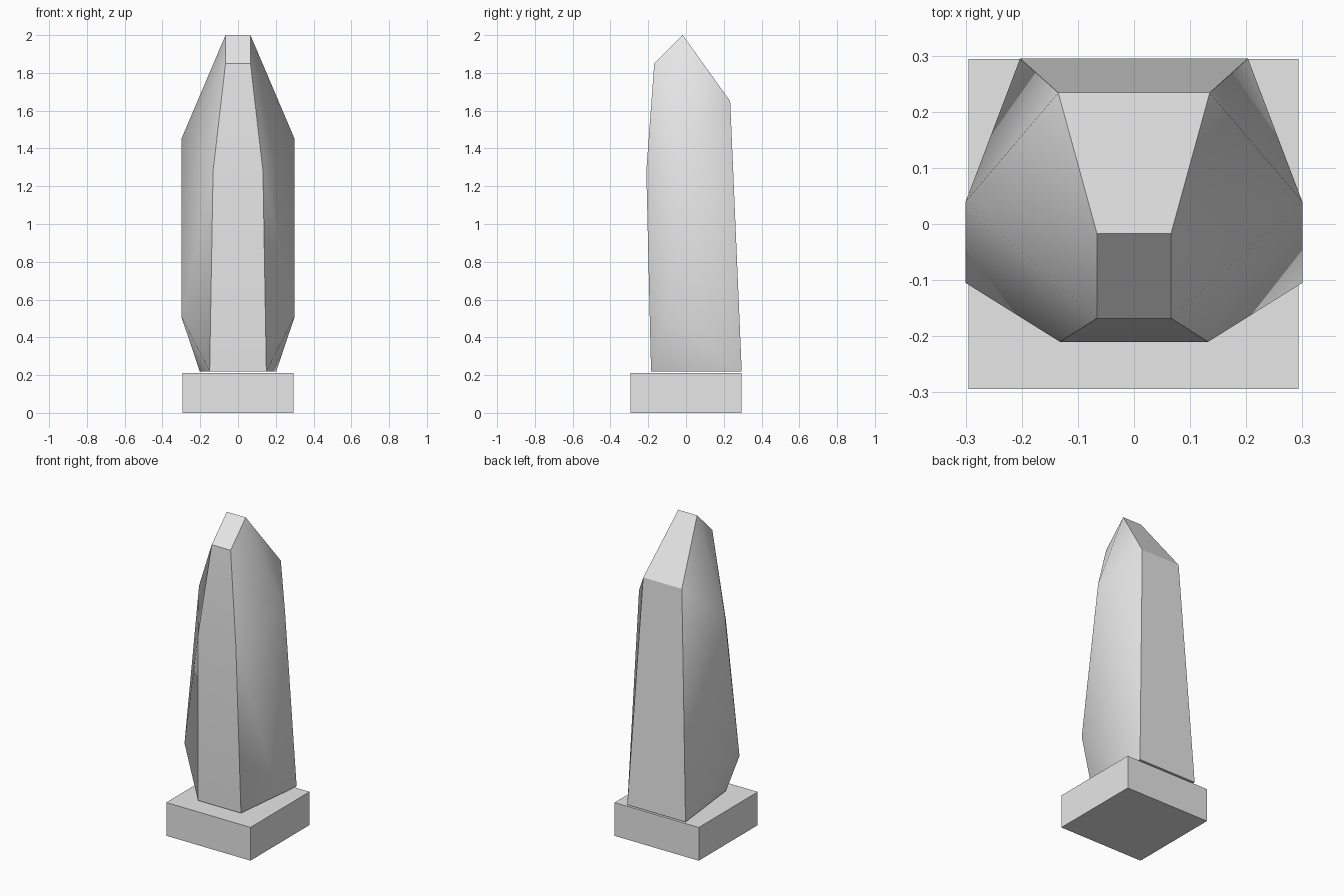
import bpy
import bmesh
from math import radians
from mathutils import Vector

cube = bpy.data.objects.get("Cube")
if cube:
    bpy.data.objects.remove(cube, do_unlink=True)

# Single stone colour
stone = bpy.data.materials.new("pale grey stone")
stone.use_nodes = True
stone.diffuse_color = (0.8, 0.8, 0.8, 1)
stone.node_tree.nodes["Principled BSDF"].inputs["Base Color"].default_value = (0.8, 0.8, 0.8, 1)


def add_object(name, bm):
    bmesh.ops.recalc_face_normals(bm, faces=bm.faces[:])
    mesh = bpy.data.meshes.new(name)
    bm.to_mesh(mesh)
    bm.free()
    mesh.materials.append(stone)
    obj = bpy.data.objects.new(name, mesh)
    bpy.context.collection.objects.link(obj)
    return obj


# Plinth: a square slab
bm = bmesh.new()
bmesh.ops.create_cube(bm, size=1)
bmesh.ops.scale(bm, vec=(0.588, 0.588, 0.21), verts=bm.verts[:])
bmesh.ops.translate(bm, vec=(-0.001, 0, 0.105), verts=bm.verts[:])
add_object("plinth", bm)

# Monolith: half outline of the central panels, then the two flank corners
outline = [
    (0.15, -0.185, 0.22),    # front foot
    (0.132, -0.21, 1.28),    # front shoulder
    (0.066, -0.168, 1.85),   # brow
    (0.066, -0.017, 2.0),    # crest
    (0.135, 0.234, 1.65),    # back shoulder
    (0.203, 0.295, 0.22),    # back foot
]
flank = [(0.3, 0.04, 1.45), (0.3, -0.105, 0.51)]

bm = bmesh.new()
for x, y, z in outline + flank:
    for side in (-1, 1):
        bm.verts.new(Vector((side * x, y, z)))
bmesh.ops.convex_hull(bm, input=bm.verts[:])
bmesh.ops.recalc_face_normals(bm, faces=bm.faces[:])


def on_flank(edge):
    return any(abs(v.co.x) > 0.29 for v in edge.verts)


# Merge the flat panels into clean quads
flat = [e for e in bm.edges
        if not on_flank(e) and e.calc_face_angle(0) < radians(1)]
bmesh.ops.dissolve_edges(bm, edges=flat, use_verts=False)

# Rounded flanks, crisp panel borders
for face in bm.faces:
    face.smooth = True
for edge in bm.edges:
    edge.smooth = on_flank(edge) or edge.calc_face_angle(0) < radians(15)
add_object("monolith", bm)
